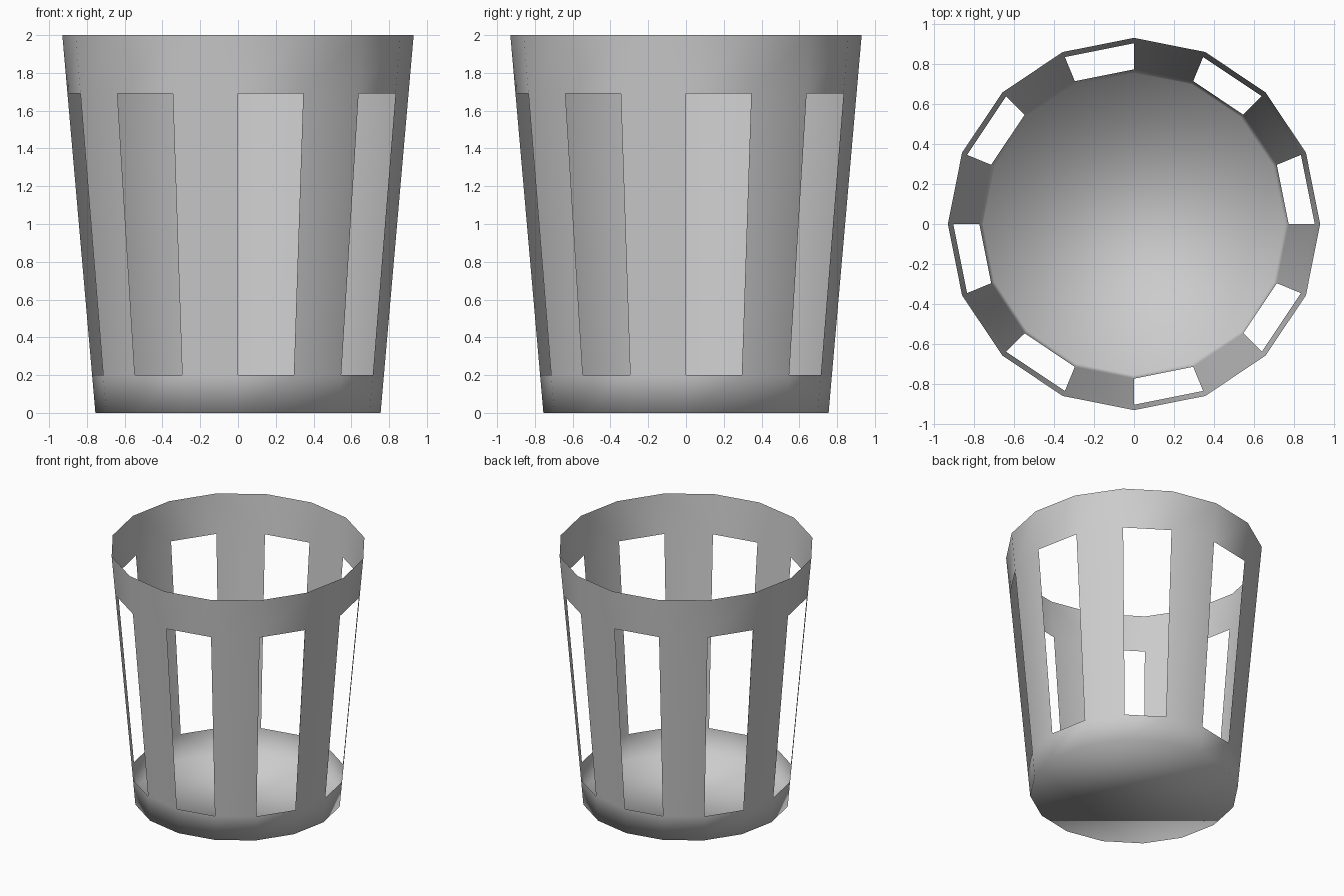
import bpy, bmesh
from math import cos, sin, pi

if "Cube" in bpy.data.objects:
    bpy.data.objects.remove(bpy.data.objects["Cube"])

SIDES = 16
R_BOTTOM, R_TOP, HEIGHT = 0.755, 0.93, 2.0
LEVELS = [0.0, 0.2, 1.69, 2.0]

bm = bmesh.new()


def ring(z):
    r = R_BOTTOM + (R_TOP - R_BOTTOM) * z / HEIGHT
    return [bm.verts.new((r * cos(2 * pi * i / SIDES), r * sin(2 * pi * i / SIDES), z))
            for i in range(SIDES)]


rings = [ring(z) for z in LEVELS]

# tapered wall: solid lower and upper bands, alternate panels open between them
for band, (low, high) in enumerate(zip(rings, rings[1:])):
    for i in range(SIDES):
        if band == 1 and i % 2 == 0:
            continue
        j = (i + 1) % SIDES
        bm.faces.new((low[i], low[j], high[j], high[i]))

# closed floor
bm.faces.new(rings[0][::-1])

# smooth shading over the whole thin shell
for f in bm.faces:
    f.smooth = True

mesh = bpy.data.meshes.new("slatted_basket")
bm.to_mesh(mesh)
bm.free()
basket = bpy.data.objects.new("slatted_basket", mesh)
bpy.context.collection.objects.link(basket)
